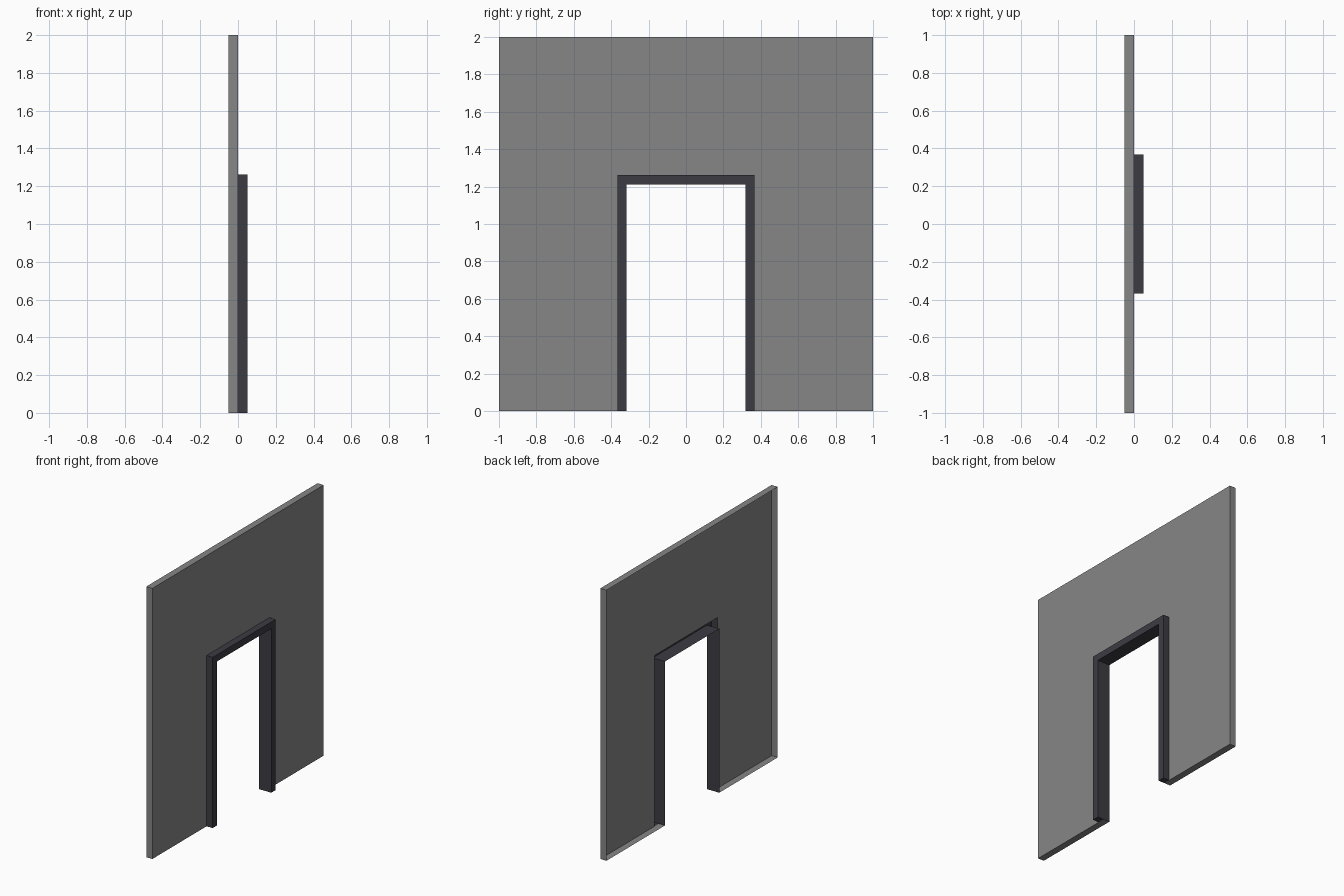
import bpy, bmesh

if "Cube" in bpy.data.objects:
    bpy.data.objects.remove(bpy.data.objects["Cube"])


def material(name, rgb):
    m = bpy.data.materials.new(name)
    m.diffuse_color = (*rgb, 1)
    m.use_nodes = True
    m.node_tree.nodes["Principled BSDF"].inputs["Base Color"].default_value = m.diffuse_color
    return m


def arch(half, height, x):
    """Upside-down U path in the y-z plane at depth x."""
    return [(x, -half, 0), (x, -half, height), (x, half, height), (x, half, 0)]


def shell(name, paths, foot, mat):
    """Skin between successive arch paths, plus a foot plate on each side."""
    bm = bmesh.new()
    rows = [[bm.verts.new(p) for p in path] for path in paths]
    for a, b in zip(rows, rows[1:]):
        for i in range(3):
            bm.faces.new((a[i], b[i], b[i + 1], a[i + 1]))
    x0, x1, inner, outer = foot
    for y0, y1 in ((-outer, -inner), (inner, outer)):
        bm.faces.new([bm.verts.new((x, y, 0)) for x, y in
                      ((x0, y0), (x0, y1), (x1, y1), (x1, y0))])
    bmesh.ops.remove_doubles(bm, verts=bm.verts, dist=0.0001)
    me = bpy.data.meshes.new(name)
    bm.to_mesh(me)
    bm.free()
    me.materials.append(mat)
    ob = bpy.data.objects.new(name, me)
    bpy.context.collection.objects.link(ob)
    return ob


T = 0.05                       # depth of wall and of frame projection
OUT_Y, OUT_Z = 0.367, 1.262    # outside of the door frame
IN_Y, IN_Z = 0.317, 1.212      # clear door opening

# wall: open-backed panel with rim, front face and doorway
shell("wall", [arch(1, 2, -T), arch(1, 2, 0), arch(OUT_Y, OUT_Z, 0)],
      (-T, 0, IN_Y, 1), material("wall grey", (0.24, 0.24, 0.24)))

# door frame: raised trim with jambs lining the full depth
shell("door_frame", [arch(OUT_Y, OUT_Z, 0), arch(OUT_Y, OUT_Z, T),
                     arch(IN_Y, IN_Z, T), arch(IN_Y, IN_Z, -T)],
      (0, T, IN_Y, OUT_Y), material("frame charcoal", (0.046, 0.044, 0.055)))
